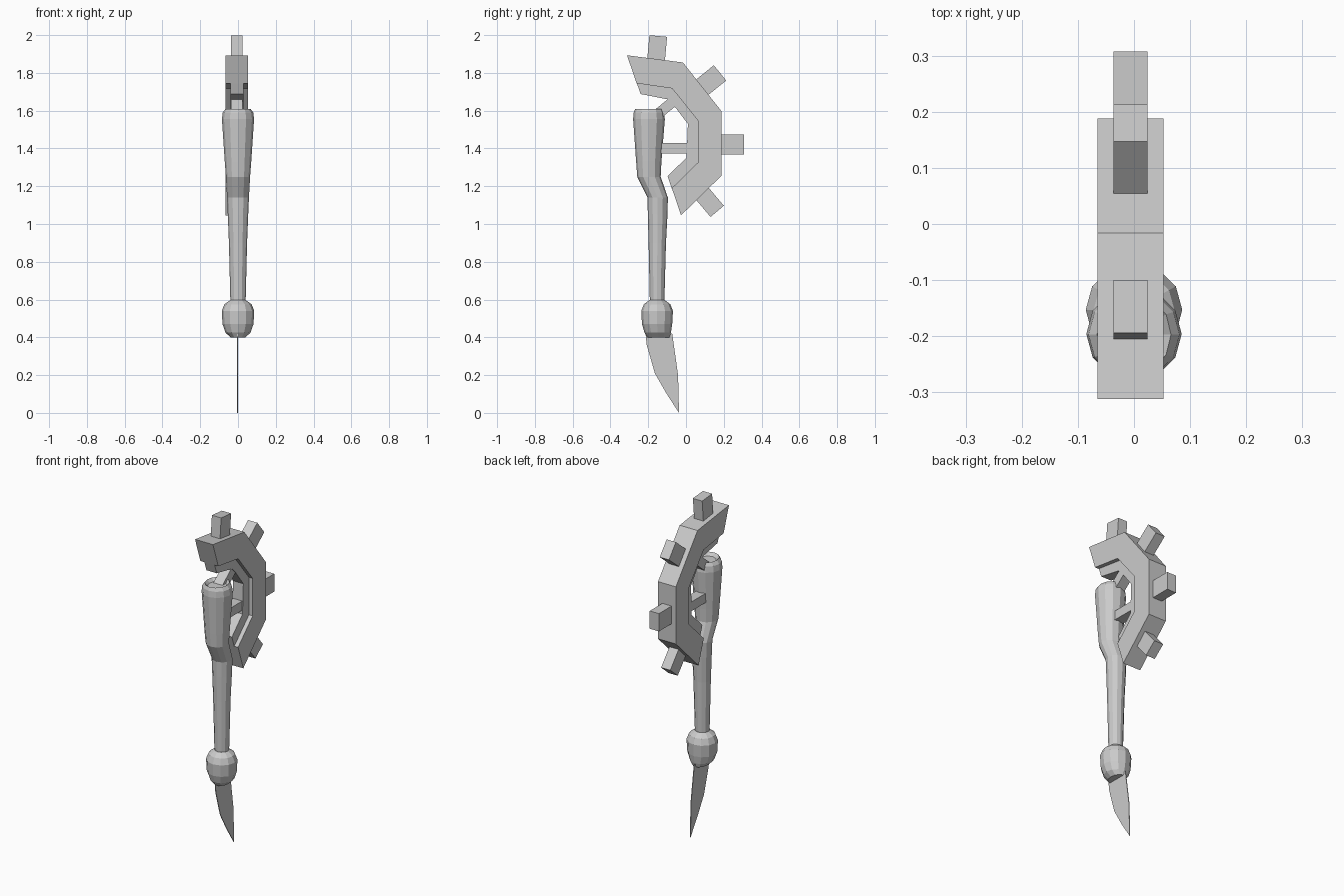
import bpy, bmesh, math

XC = -0.006  # the wheel sits slightly off centre


def finish(name, bm):
    bmesh.ops.recalc_face_normals(bm, faces=bm.faces)
    me = bpy.data.meshes.new(name)
    bm.to_mesh(me)
    bm.free()
    ob = bpy.data.objects.new(name, me)
    bpy.context.collection.objects.link(ob)
    return ob


def plate(name, profile, x, half):
    """Extrude a (y, z) outline along x."""
    bm = bmesh.new()
    face = bm.faces.new([bm.verts.new((x - half, y, z)) for y, z in profile])
    ext = bmesh.ops.extrude_face_region(bm, geom=[face])
    moved = [v for v in ext["geom"] if isinstance(v, bmesh.types.BMVert)]
    bmesh.ops.translate(bm, verts=moved, vec=(2 * half, 0, 0))
    return finish(name, bm)


def bar(name, a, b, width, half):
    """Box running from a to b in the y-z plane."""
    dy, dz = b[0] - a[0], b[1] - a[1]
    n = math.hypot(dy, dz)
    oy, oz = -dz / n * width / 2, dy / n * width / 2
    plate(name, [(a[0] + oy, a[1] + oz), (b[0] + oy, b[1] + oz),
                 (b[0] - oy, b[1] - oz), (a[0] - oy, a[1] - oz)], XC, half)


def lathe(name, rings, sides=12):
    """Loft elliptical rings given as (z, y centre, x radius, y radius)."""
    bm = bmesh.new()
    loops = []
    for z, yc, rx, ry in rings:
        loops.append([bm.verts.new((rx * math.cos(2 * math.pi * i / sides),
                                    yc + ry * math.sin(2 * math.pi * i / sides), z))
                      for i in range(sides)])
    for lo, hi in zip(loops, loops[1:]):
        for i in range(sides):
            j = (i + 1) % sides
            bm.faces.new((lo[i], lo[j], hi[j], hi[i]))
    bm.faces.new(loops[0])
    bm.faces.new(loops[-1])
    return finish(name, bm)


# Bent handle with a slightly dished top
lathe("handle", [
    (0.57, -0.153, 0.040, 0.038), (0.90, -0.152, 0.048, 0.046),
    (1.05, -0.150, 0.054, 0.052), (1.14, -0.150, 0.058, 0.054),
    (1.25, -0.196, 0.064, 0.062), (1.33, -0.197, 0.070, 0.067),
    (1.555, -0.196, 0.085, 0.084), (1.59, -0.197, 0.081, 0.080),
    (1.61, -0.197, 0.066, 0.072), (1.592, -0.197, 0.050, 0.054)])

# Rounded pommel
lathe("pommel", [
    (0.40, -0.145, 0.040, 0.058), (0.425, -0.150, 0.066, 0.070),
    (0.47, -0.153, 0.082, 0.080), (0.54, -0.153, 0.086, 0.084),
    (0.575, -0.153, 0.072, 0.070), (0.598, -0.153, 0.040, 0.040)])

# Thin curved blade
plate("blade", [(-0.214, 0.42), (-0.208, 0.36), (-0.185, 0.28), (-0.165, 0.21),
                (-0.105, 0.105), (-0.037, 0.0), (-0.042, 0.2), (-0.073, 0.42)],
      -0.002, 0.002)

# Broken half wheel: wide outer rim and narrower inner rim
mid = [(-0.262, 1.745), (-0.074, 1.718), (0.063, 1.548), (0.063, 1.325), (-0.075, 1.19)]
plate("outer_rim", [(-0.312, 1.893), (-0.016, 1.855), (0.188, 1.597), (0.188, 1.256),
                    (-0.026, 1.046)] + mid[::-1], XC, 0.059)
plate("inner_rim", [(-0.262, 1.75), (-0.07, 1.723), (0.068, 1.55), (0.068, 1.323),
                    (-0.074, 1.185), (-0.097, 1.253), (0.003, 1.352), (0.01, 1.53),
                    (-0.06, 1.622), (-0.097, 1.66), (-0.24, 1.688)], XC, 0.034)

# Teeth around the rim
for i, (a, b, w) in enumerate([
        ((-0.160, 1.85), (-0.147, 1.995), 0.094),
        ((0.070, 1.711), (0.180, 1.800), 0.104),
        ((0.170, 1.422), (0.307, 1.422), 0.106),
        ((0.070, 1.180), (0.165, 1.067), 0.092)]):
    bar(f"tooth_{i + 1}", a, b, w, 0.0305)

# Spokes joining the wheel to the handle
bar("spoke_upper", (-0.17, 1.565), (-0.06, 1.655), 0.055, 0.03)
bar("spoke_middle", (-0.19, 1.400), (0.03, 1.400), 0.055, 0.03)
